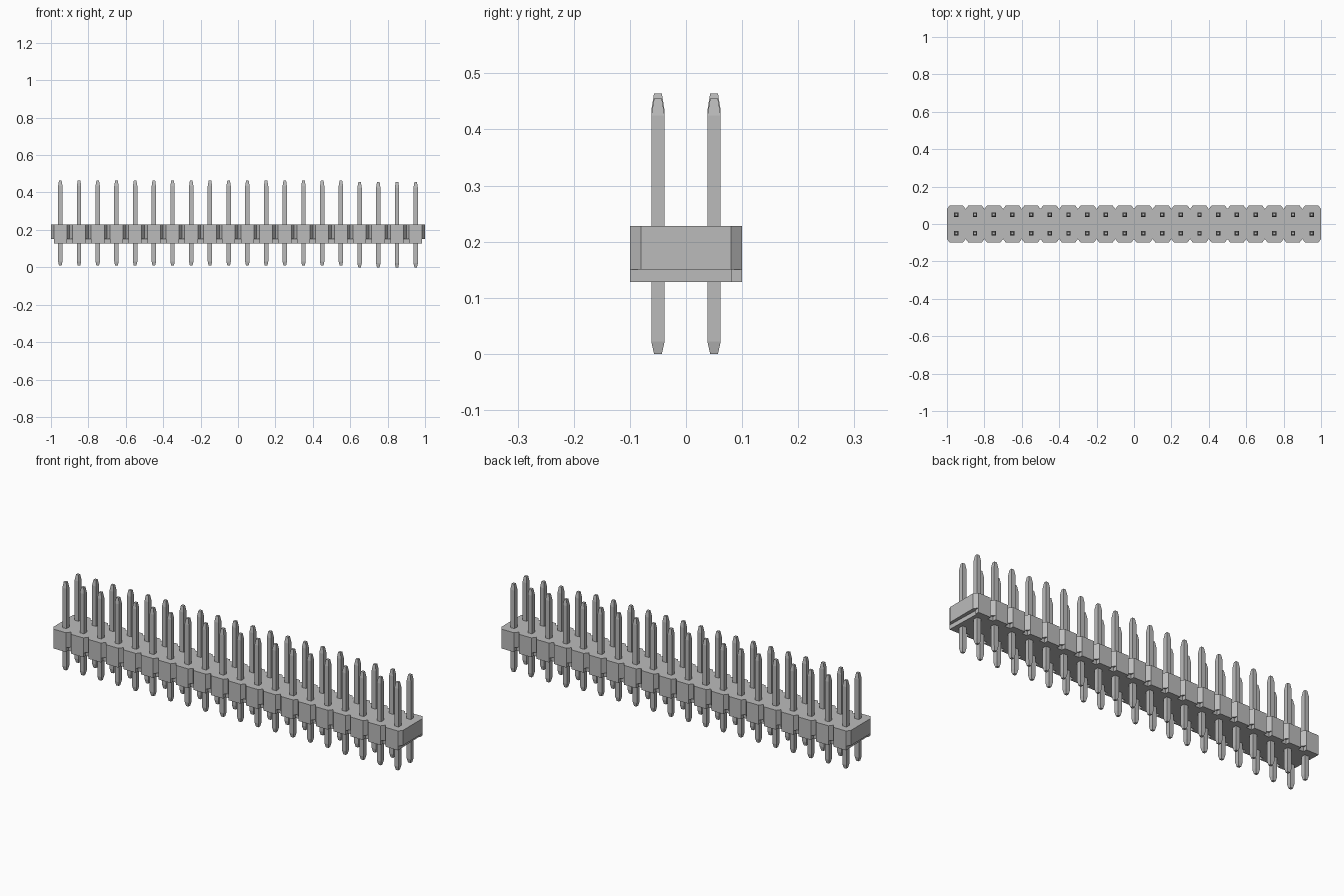
import bpy, bmesh

if "Cube" in bpy.data.objects:
    bpy.data.objects.remove(bpy.data.objects["Cube"])

PITCH, COUNT = 0.1, 20
CELLS = [-0.95 + PITCH * i for i in range(COUNT)]

grey = bpy.data.materials.new("plain_grey")
grey.diffuse_color = (0.5, 0.5, 0.5, 1)
grey.use_nodes = True
grey.node_tree.nodes["Principled BSDF"].inputs["Base Color"].default_value = grey.diffuse_color


def finish(name, bm):
    bmesh.ops.recalc_face_normals(bm, faces=bm.faces)
    mesh = bpy.data.meshes.new(name)
    bm.to_mesh(mesh)
    bm.free()
    mesh.materials.append(grey)
    obj = bpy.data.objects.new(name, mesh)
    bpy.context.collection.objects.link(obj)
    return obj


def prism(name, front, z0, z1):
    """Extrude an outline given by its front half (left to right), rotated for the back."""
    outline = front + [(-x, -y) for x, y in front]
    bm = bmesh.new()
    face = bm.faces.new([bm.verts.new((x, y, z0)) for x, y in outline])
    new = bmesh.ops.extrude_face_region(bm, geom=[face])["geom"]
    verts = [v for v in new if isinstance(v, bmesh.types.BMVert)]
    bmesh.ops.translate(bm, verts=verts, vec=(0, 0, z1 - z0))
    return finish(name, bm)


# Upper housing: V notches between the cells and chamfered corners
upper = [(-1, -0.08)]
for c in CELLS:
    upper += [(c - 0.035, -0.1), (c + 0.035, -0.1), (c + 0.05, -0.08)]
prism("upper_housing", upper, 0.15, 0.228)

# Lower housing: narrower core with one rectangular lug per cell
lower = [(-0.98, -0.08)]
for c in CELLS:
    lower += [(c - 0.035, -0.08), (c - 0.035, -0.1),
              (c + 0.035, -0.1), (c + 0.035, -0.08)]
prism("lower_housing", lower, 0.128, 0.15)


def pin(name, x, y, z0, z1):
    """Square pin with tapered ends."""
    bm = bmesh.new()
    rings = []
    for z, r in ((z0, 0.007), (z0 + 0.022, 0.0118), (z1 - 0.03, 0.0118), (z1, 0.007)):
        rings.append([bm.verts.new((x + sx * r, y + sy * r, z))
                      for sx, sy in ((-1, -1), (1, -1), (1, 1), (-1, 1))])
    for a, b in zip(rings, rings[1:]):
        for i in range(4):
            j = (i + 1) % 4
            bm.faces.new((a[i], a[j], b[j], b[i]))
    bm.faces.new(rings[0])
    bm.faces.new(rings[-1])
    finish(name, bm)


# Two rows of pins; the last four columns sit slightly lower
for i, c in enumerate(CELLS):
    drop = 0.009 if i >= COUNT - 4 else 0
    for row, y in (("front", -0.05), ("back", 0.05)):
        pin(f"{row}_pin_{i + 1}", c, y, 0.009 - drop, 0.464 - drop)
